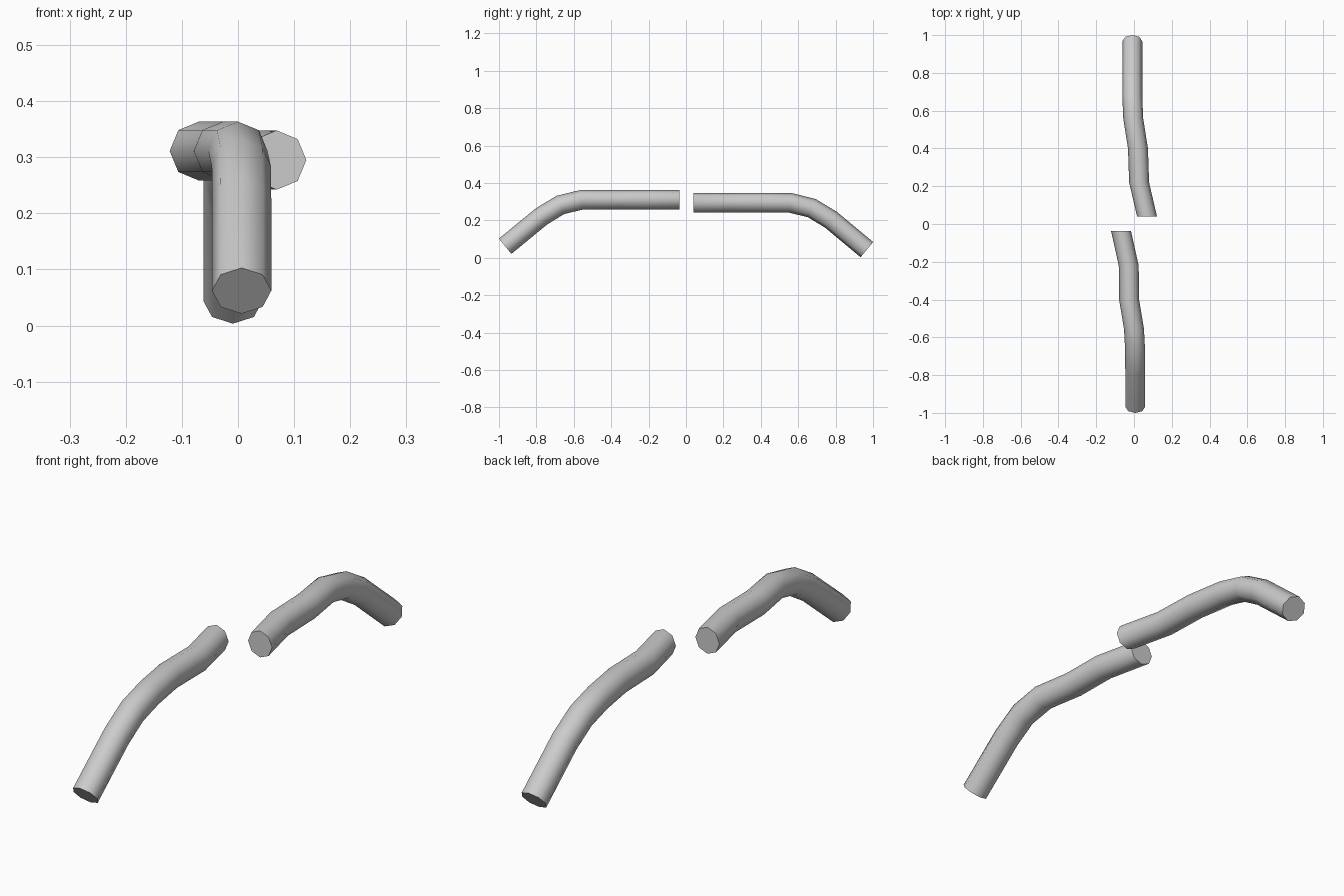
import bpy, math
from mathutils import Vector

if "Cube" in bpy.data.objects:
    bpy.data.objects.remove(bpy.data.objects["Cube"])

SIDES = 8
RADIUS = 0.0528


def bent_tube(name, path):
    """Octagonal tube along a path; each ring leans only in the y-z plane."""
    pts = [Vector(p) for p in path]
    dirs = [(b - a) for a, b in zip(pts, pts[1:])]
    for d in dirs:
        d.x = 0
        d.normalize()
    verts = []
    for i, p in enumerate(pts):
        before, after = dirs[max(i - 1, 0)], dirs[min(i, len(dirs) - 1)]
        t = (before + after).normalized()
        up = Vector((0, -t.z, t.y))
        for k in range(SIDES):
            a = math.tau * k / SIDES
            verts.append(p + Vector((RADIUS * math.cos(a), 0, 0)) + up * (RADIUS * math.sin(a)))
    faces = []
    for i in range(len(pts) - 1):
        for k in range(SIDES):
            n = (k + 1) % SIDES
            a, b = i * SIDES, (i + 1) * SIDES
            faces.append((a + k, a + n, b + n, b + k))
    # flat end caps
    faces.append(tuple(reversed(range(SIDES))))
    faces.append(tuple(range((len(pts) - 1) * SIDES, len(pts) * SIDES)))
    mesh = bpy.data.meshes.new(name)
    mesh.from_pydata(verts, [], faces)
    obj = bpy.data.objects.new(name, mesh)
    bpy.context.collection.objects.link(obj)
    bpy.ops.object.select_all(action='DESELECT')
    obj.select_set(True)
    bpy.context.view_layer.objects.active = obj
    # consistent outward normals
    bpy.ops.object.mode_set(mode='EDIT')
    bpy.ops.mesh.select_all(action='SELECT')
    bpy.ops.mesh.normals_make_consistent(inside=False)
    bpy.ops.object.mode_set(mode='OBJECT')
    bpy.ops.object.shade_smooth_by_angle(angle=math.radians(50))
    return obj


# front bent bar
bent_tube("front_bar", [
    (0.0065, -0.967, 0.062), (0.0065, -0.772, 0.222), (0.006, -0.672, 0.283),
    (0.0, -0.556, 0.311), (-0.026, -0.40, 0.311), (-0.028, -0.22, 0.311),
    (-0.069, -0.036, 0.311)])

# rear bent bar, the opposite hand and slightly lower
bent_tube("rear_bar", [
    (-0.009, 0.967, 0.044), (-0.009, 0.775, 0.204), (-0.009, 0.672, 0.266),
    (-0.004, 0.558, 0.294), (0.021, 0.40, 0.295), (0.027, 0.22, 0.295),
    (0.069, 0.04, 0.295)])
